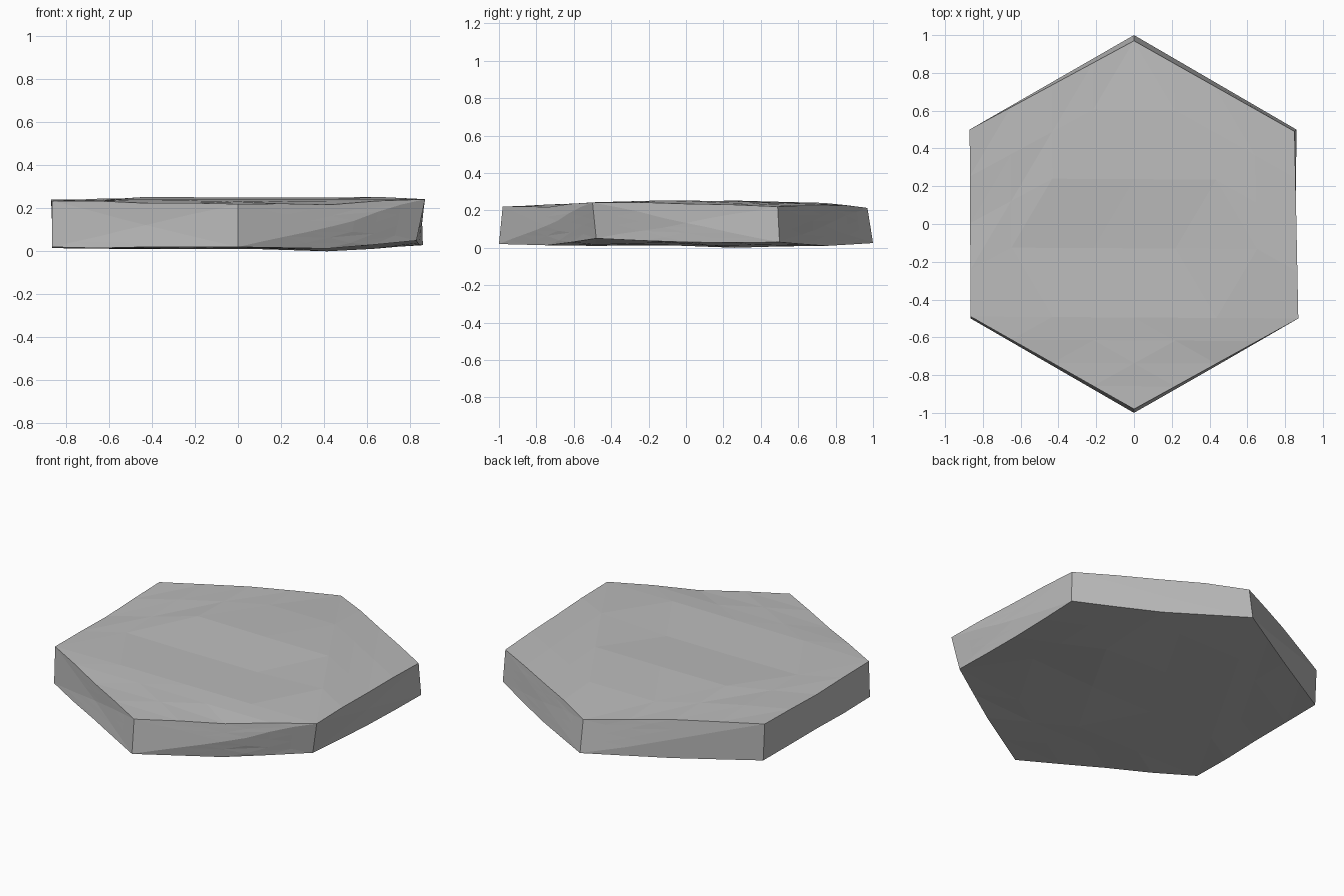
import bpy
import bmesh
from mathutils import Vector

cube = bpy.data.objects.get("Cube")
if cube:
    bpy.data.objects.remove(cube)

# Hexagon corners, counter-clockwise from the front point
TOP = [(0, -.98), (.87, -.5), (.85, .49), (0, .97), (-.87, .5), (-.865, -.49)]
BASE = [(0, -1), (.83, -.48), (.86, .5), (0, 1), (-.86, .5), (-.865, -.5)]
# Each cap is one large triangle and three corner triangles
CAP = [(1, 3, 5), (5, 0, 1), (1, 2, 3), (3, 4, 5)]
# How far the middle of each wall bulges outward
BULGE = [.015, .004, 0, .008, 0, -.008]

# Height samples for the uneven top and underside
TOP_Z = [(0, -.98, .22), (.87, -.5, .242), (.85, .49, .22), (0, .97, .213),
         (-.87, .5, .24), (-.87, -.49, .235), (.43, -.74, .217), (-.43, -.74, .224),
         (.87, 0, .235), (-.87, 0, .227), (-.43, .74, .24), (.43, .74, .225),
         (0, -.5, .242), (-.43, -.5, .242), (.43, -.5, .243), (.65, -.12, .253),
         (-.22, -.12, .233), (.22, -.12, .234), (-.65, -.12, .236),
         (-.43, .25, .253), (0, .25, .25), (.43, .25, .25), (.2, .62, .24)]
BASE_Z = [(0, -1, .02), (.83, -.48, .05), (.86, .5, .03), (0, 1, .025),
          (-.86, .5, .02), (-.87, -.5, .02), (.43, -.75, .013), (-.43, -.75, .02),
          (.87, 0, .03), (-.87, 0, .02), (.43, .75, .01), (-.43, .75, .015),
          (.43, .25, 0), (-.43, .25, .01), (0, -.5, .01), (-.65, -.37, .005), (0, 0, .015)]


def height(samples, x, y):
    """Blend nearby height samples by inverse distance."""
    weights = [1 / ((x - a) ** 2 + (y - b) ** 2 + 1e-5) ** 2 for a, b, _ in samples]
    return sum(w * s[2] for w, s in zip(weights, samples)) / sum(weights)


# Six-sided slab with a unit height
bm = bmesh.new()
top = [bm.verts.new((x, y, 1)) for x, y in TOP]
base = [bm.verts.new((x, y, 0)) for x, y in BASE]
for tri in CAP:
    bm.faces.new([top[i] for i in tri])
    bm.faces.new([base[i] for i in reversed(tri)])
for i, bulge in enumerate(BULGE):
    j = (i + 1) % len(BULGE)
    ring = [base[i], base[j], top[j], top[i]]
    middle = sum((v.co for v in ring), Vector()) / 4
    middle += Vector((middle.x, middle.y, 0)).normalized() * bulge
    centre = bm.verts.new(middle)
    for k in range(4):
        bm.faces.new((ring[k], ring[(k + 1) % 4], centre))

# Break every triangle into smaller facets, then shape the heights
for _ in range(2):
    bmesh.ops.subdivide_edges(bm, edges=bm.edges[:], cuts=1, use_grid_fill=True)
for v in bm.verts:
    low, high = height(BASE_Z, v.co.x, v.co.y), height(TOP_Z, v.co.x, v.co.y)
    v.co.z = low + (high - low) * v.co.z
bmesh.ops.triangulate(bm, faces=bm.faces[:])
bmesh.ops.recalc_face_normals(bm, faces=bm.faces[:])

mesh = bpy.data.meshes.new("stone_slab")
bm.to_mesh(mesh)
bm.free()
slab = bpy.data.objects.new("stone_slab", mesh)
bpy.context.collection.objects.link(slab)

# Plain grey stone
stone = bpy.data.materials.new("grey_stone")
stone.use_nodes = True
grey = (.5, .5, .5, 1)
stone.diffuse_color = grey
stone.node_tree.nodes["Principled BSDF"].inputs["Base Color"].default_value = grey
mesh.materials.append(stone)
